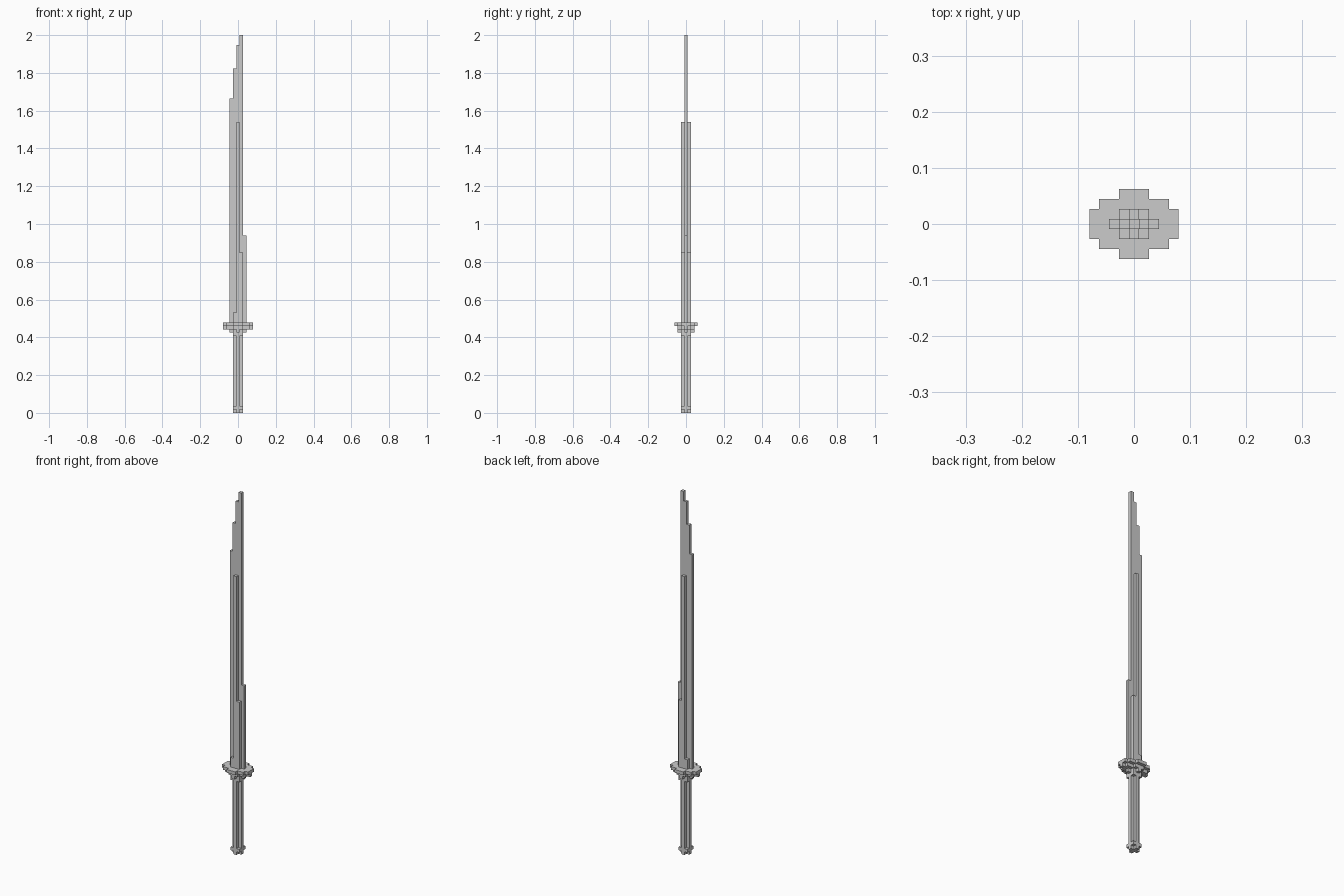
import bpy, bmesh
from mathutils import Vector

if "Cube" in bpy.data.objects:
    bpy.data.objects.remove(bpy.data.objects["Cube"])

U = 2 / 113  # one voxel


def prism(name, outline, axis, lo, hi):
    """Extrude a closed outline (voxel units) along 'Z' or 'Y'."""
    bm = bmesh.new()
    place = (lambda a, b: (a, b, lo)) if axis == 'Z' else (lambda a, b: (a, lo, b))
    step = Vector((0, 0, hi - lo)) if axis == 'Z' else Vector((0, hi - lo, 0))
    face = bm.faces.new([bm.verts.new(place(a, b)) for a, b in outline])
    out = bmesh.ops.extrude_face_region(bm, geom=[face], use_keep_orig=True)
    verts = [g for g in out['geom'] if isinstance(g, bmesh.types.BMVert)]
    bmesh.ops.translate(bm, verts=verts, vec=step)
    bmesh.ops.recalc_face_normals(bm, faces=bm.faces)
    bmesh.ops.scale(bm, verts=bm.verts, vec=(U, U, U))
    mesh = bpy.data.meshes.new(name)
    bm.to_mesh(mesh)
    bm.free()
    obj = bpy.data.objects.new(name, mesh)
    bpy.context.collection.objects.link(obj)
    return obj


def stepped(corners):
    """Four-way mirrored staircase outline; corners run from wide x to tall y."""
    q = []
    for i, (x, y) in enumerate(corners):
        q.append((x, y))
        if i + 1 < len(corners):
            q.append((corners[i + 1][0], y))
    left = [(-x, y) for x, y in reversed(q)]
    top = q + left
    return top + [(-x, -y) for x, y in top]


CROSS = [(1.5, .5), (.5, 1.5)]
SQUARE = [(1.5, 1.5)]

# Pommel, grip, collar and tiered guard, stacked from the ground up
layers = [
    ("pommel_base", CROSS, 0, 1),
    ("pommel_ring", SQUARE, 1, 2),
    ("grip", CROSS, 2, 23),
    ("collar", SQUARE, 23, 24),
    ("guard_lower", [(2.5, .5), (1.5, 1.5), (.5, 2.5)], 24, 25),
    ("guard_middle", [(4.5, .5), (3.5, 1.5), (1.5, 2.5)], 25, 26),
    ("guard_plate", [(4.5, 1.5), (3.5, 2.5), (1.5, 3.5)], 26, 27),
]
for name, corners, lo, hi in layers:
    prism(name, stepped(corners), 'Z', lo, hi)


def columns(x0, base, tops):
    """Outline of side-by-side columns one voxel wide."""
    pts = [(x0, base)]
    for i, t in enumerate(tops):
        pts += [(x0 + i, t), (x0 + i + 1, t)]
    return pts + [(x0 + len(tops), base)]


# Thin blade with stepped tip, plus raised fuller ridges on both faces
prism("blade", columns(-2.5, 27, [94, 103, 110, 113, 53]), 'Y', -.5, .5)
for side, lo in (("front", -1.5), ("back", .5)):
    prism("ridge_" + side, columns(-1.5, 27, [30, 87, 48]), 'Y', lo, lo + 1)
